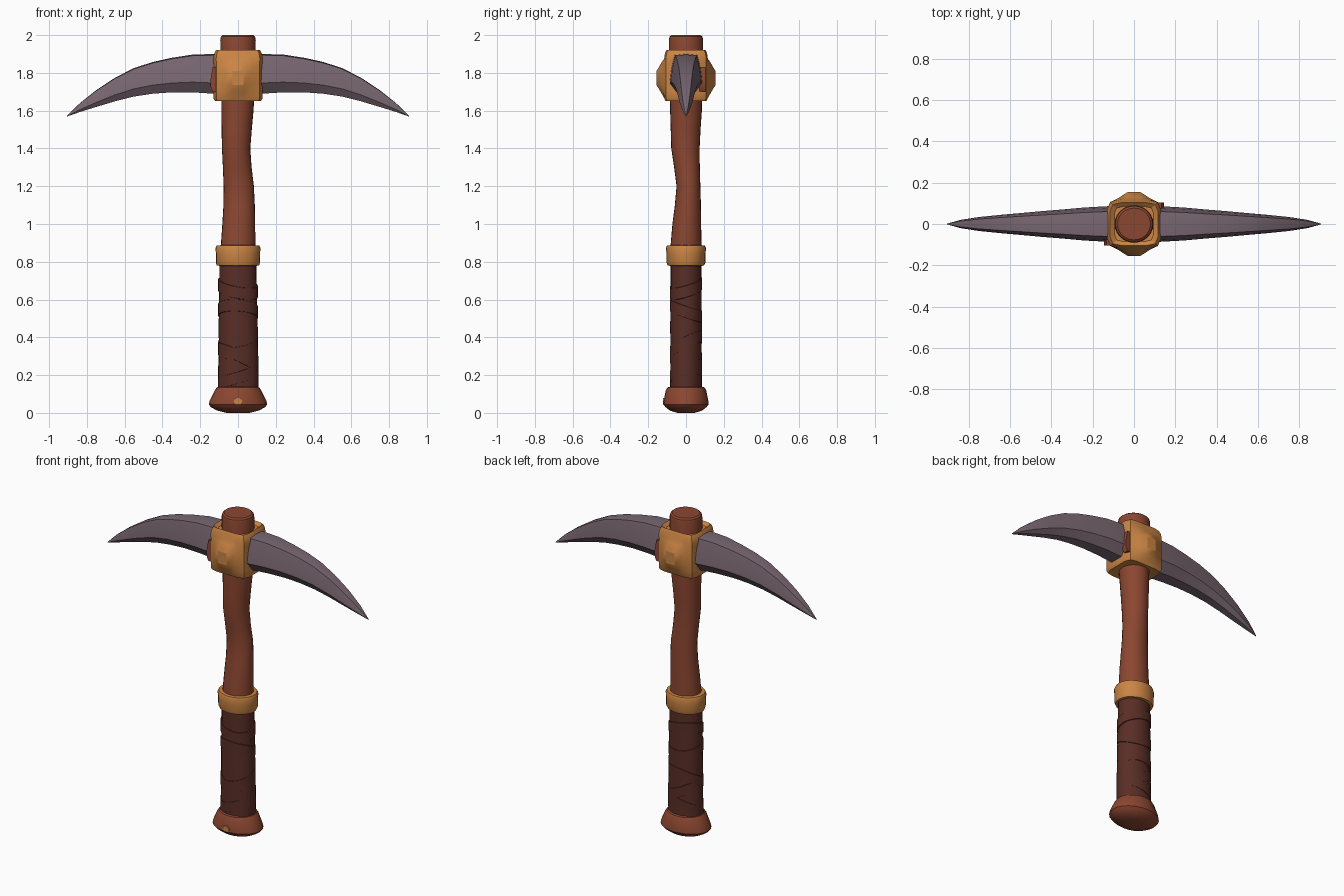
import bpy, bmesh, math, random
from mathutils import Vector
random.seed(4)


def material(name, rgb):
    m = bpy.data.materials.new(name)
    m.diffuse_color = (*rgb, 1)
    return m


WOOD = material("red brown wood", (0.26, 0.062, 0.03))
LEATHER = material("dark leather", (0.10, 0.027, 0.019))
BRASS = material("brass", (0.60, 0.235, 0.058))
IRON = material("purple grey iron", (0.19, 0.135, 0.165))


def loft(name, rings, mat, angle=35):
    """Skin a list of equal-length point rings and cap both ends."""
    bm = bmesh.new()
    vs = [[bm.verts.new(p) for p in r] for r in rings]
    n = len(rings[0])
    for a, b in zip(vs, vs[1:]):
        for i in range(n):
            j = (i + 1) % n
            bm.faces.new((a[i], a[j], b[j], b[i]))
    bm.faces.new(vs[0][::-1])
    bm.faces.new(vs[-1])
    bmesh.ops.recalc_face_normals(bm, faces=bm.faces)
    me = bpy.data.meshes.new(name)
    bm.to_mesh(me)
    bm.free()
    me.materials.append(mat)
    ob = bpy.data.objects.new(name, me)
    bpy.context.collection.objects.link(ob)
    bpy.ops.object.select_all(action='DESELECT')
    ob.select_set(True)
    bpy.context.view_layer.objects.active = ob
    bpy.ops.object.shade_smooth_by_angle(angle=math.radians(angle))
    return ob


def oval(z, rx, ry, cx=0, cy=0, n=24, tilt=0, phase=0, jitter=0):
    pts = []
    for i in range(n):
        a = math.tau * i / n
        k = 1 + random.uniform(-jitter, jitter)
        pts.append(Vector((cx + rx * k * math.cos(a), cy + ry * k * math.sin(a),
                           z + tilt * math.cos(a - phase))))
    return pts


# Flared pommel with a domed base
loft("pommel", [oval(*r) for r in (
    (0.0, 0.06, 0.045), (0.012, 0.11, 0.085), (0.03, 0.143, 0.108), (0.045, 0.155, 0.12),
    (0.065, 0.15, 0.118), (0.12, 0.123, 0.107), (0.135, 0.112, 0.098), (0.14, 0.09, 0.08))], WOOD)
# Small brass chip on the pommel front
loft("pommel_chip", [[Vector((0.024 * math.cos(a), y, 0.062 + 0.02 * math.sin(a)))
                      for a in (i * math.tau / 6 for i in range(6))]
                     for y in (-0.11, -0.122)], BRASS)

# Leather grip with slanted wrapping bands
loft("grip", [oval(z, rx, ry, cx, jitter=0.012) for z, rx, ry, cx in (
    (0.12, 0.108, 0.085, 0.0), (0.22, 0.108, 0.083, 0.002), (0.33, 0.104, 0.083, 0.003),
    (0.45, 0.103, 0.084, 0.001), (0.56, 0.101, 0.083, 0.0), (0.68, 0.099, 0.082, 0.0),
    (0.79, 0.098, 0.082, 0.0))], LEATHER)
for k, (z, tilt, phase) in enumerate(((0.2, 0.035, 0.4), (0.29, 0.05, 3.4), (0.36, 0.045, 1.2),
                                      (0.54, 0.03, 4.5), (0.66, 0.03, 2.2))):
    loft(f"grip_band_{k + 1}", [oval(z + dz, 0.103 + d, 0.083 + d, tilt=tilt, phase=phase)
                                for dz, d in ((-0.035, -0.01), (-0.03, 0.003), (0.03, 0.003),
                                              (0.035, -0.01))], LEATHER)

# Brass ring above the grip
loft("grip_ring", [oval(z, rx, ry, jitter=0.012) for z, rx, ry in (
    (0.778, 0.09, 0.08), (0.78, 0.112, 0.096), (0.795, 0.118, 0.102), (0.84, 0.117, 0.103),
    (0.873, 0.12, 0.105), (0.886, 0.113, 0.1), (0.888, 0.085, 0.08))], BRASS)

# Uneven carved shaft and its protruding top end
loft("shaft", [oval(*r) for r in (
    (0.87, 0.092, 0.083), (1.0, 0.087, 0.076, 0.004, 0.004), (1.1, 0.083, 0.069, 0.006, 0.01),
    (1.2, 0.08, 0.063, 0.004, 0.013), (1.3, 0.076, 0.068, -0.004, 0.005),
    (1.4, 0.075, 0.075, -0.01, -0.003), (1.5, 0.08, 0.079, -0.007, -0.002),
    (1.6, 0.085, 0.084, -0.003, 0), (1.7, 0.088, 0.086))], WOOD)
loft("shaft_top", [oval(*r) for r in (
    (1.82, 0.093, 0.09), (1.975, 0.094, 0.091), (1.992, 0.09, 0.087), (2.0, 0.08, 0.077))], WOOD)


# Brass head block, swelling to a boss at front and back
def block_ring(z, s, boss):
    quarter = [(0.132, 0.07), (0.117, 0.108), (0.075, 0.117 + 0.3 * boss), (0.03, 0.117 + boss)]
    right = quarter + [(-x, y) for x, y in quarter[::-1]]
    return [Vector((x * s, y * s, z)) for x, y in right + [(-x, -y) for x, y in right]]


loft("head_block", [block_ring(*r) for r in (
    (1.655, 0.8, 0), (1.652, 0.93, 0), (1.665, 0.98, 0), (1.7, 0.98, 0.02), (1.735, 0.98, 0.042),
    (1.81, 0.98, 0.042), (1.855, 0.98, 0.015), (1.875, 0.99, 0), (1.905, 0.95, 0),
    (1.922, 0.88, 0), (1.905, 0.72, 0))], BRASS, 30)
# Wooden wedges beside the blade on opposite corners
for s, side in ((1, "right"), (-1, "left")):
    loft(f"wedge_{side}", [[Vector((s * x, s * y, z)) for x, y in
                            ((0.09, 0.07), (xo, 0.07), (xo, 0.103), (0.09, 0.103))]
                           for z, xo in ((1.70, 0.133), (1.72, 0.144), (1.76, 0.146),
                                         (1.83, 0.134))], WOOD)

# Curved double pick blade: |x|, top z, bottom z, half thickness
stations = [(0.13, 1.9, 1.69, 0.086), (0.24, 1.897, 1.697, 0.08), (0.35, 1.88, 1.697, 0.07),
            (0.45, 1.858, 1.69, 0.062), (0.55, 1.826, 1.675, 0.053), (0.65, 1.775, 1.65, 0.044),
            (0.75, 1.709, 1.62, 0.034), (0.84, 1.637, 1.592, 0.02), (0.905, 1.573, 1.569, 0.002)]
section = [(0, 1), (0.7, 0.97), (0.9, 0.62), (1, 0.27), (0.5, 0),
           (-0.5, 0), (-1, 0.27), (-0.9, 0.62), (-0.7, 0.97)]


def blade_ring(sign, x, top, bottom, w):
    return [Vector((sign * x, y * w, bottom + t * (top - bottom))) for y, t in section]


loft("pick_blade", [blade_ring(-1, *s) for s in stations[::-1]]
     + [blade_ring(1, *s) for s in stations], IRON, 30)
